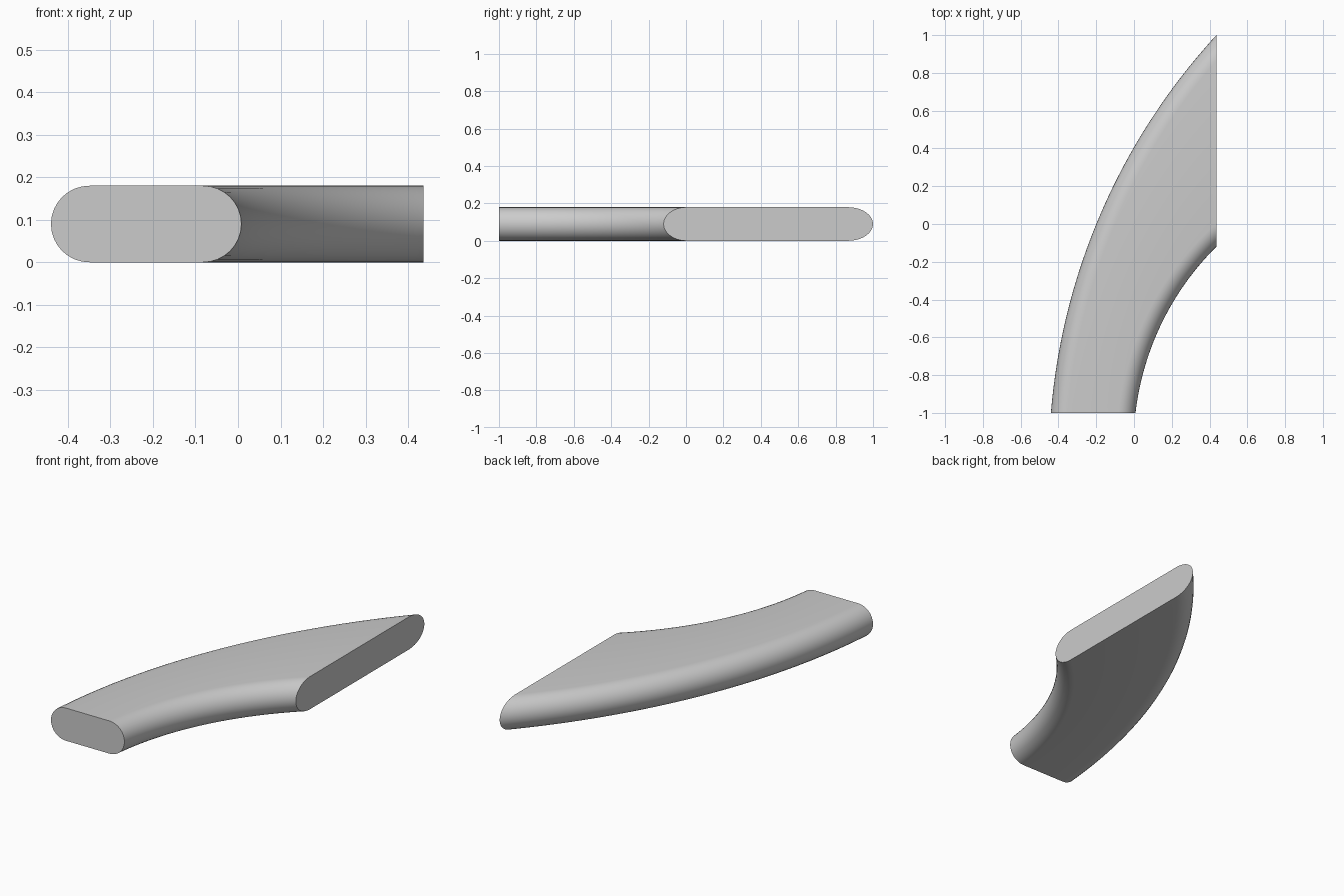
import bpy, bmesh, math
from mathutils import Vector

cube = bpy.data.objects.get("Cube")
if cube:
    bpy.data.objects.remove(cube, do_unlink=True)

FILLET = 0.09      # half the thickness, so both long edges are fully round
FRONT_Y = -1.0     # plane of the front end
SIDE_X = 0.436     # plane of the slanted end
STEPS, ROUND = 48, 16


def arc_through(a, b, sagitta):
    """Centre and radius of the arc bulging to the left of a -> b."""
    a, b = Vector(a), Vector(b)
    half = (b - a).length / 2
    radius = half * half / (2 * sagitta) + sagitta / 2
    d = (b - a).normalized()
    return (a + b) / 2 + Vector((d.y, -d.x)) * (radius - sagitta), radius


def trimmed_arc(centre, radius):
    """Points of an arc running between the two end planes."""
    start = math.pi - math.asin((FRONT_Y - centre.y) / radius)
    end = math.acos((SIDE_X - centre.x) / radius)
    angles = [start + (end - start) * i / STEPS for i in range(STEPS + 1)]
    return [(centre.x + radius * math.cos(t), centre.y + radius * math.sin(t))
            for t in angles]


outer = arc_through((-0.44, FRONT_Y), (SIDE_X, 1.0), 0.182)
inner = arc_through((0.008, FRONT_Y), (SIDE_X, -0.12), 0.083)

# Curved bar: rails around the rounded section, offset from both edge arcs
bm = bmesh.new()
rails = []
for (centre, radius), side in ((outer, -1), (inner, 1)):
    for k in range(ROUND + 1):
        t = math.pi * k / ROUND
        offset = FILLET * (1 - math.sin(t))
        z = FILLET * (1 + side * math.cos(t))
        rails.append([bm.verts.new((x, y, z))
                      for x, y in trimmed_arc(centre, radius + side * offset)])

for a, b in zip(rails, rails[1:] + rails[:1]):
    for i in range(STEPS):
        bm.faces.new((a[i], a[i + 1], b[i + 1], b[i]))
# Flat end caps
bm.faces.new([r[0] for r in rails])
bm.faces.new([r[-1] for r in reversed(rails)])
bmesh.ops.recalc_face_normals(bm, faces=bm.faces)

mesh = bpy.data.meshes.new("curved_bar")
bm.to_mesh(mesh)
bm.free()
bar = bpy.data.objects.new("curved_bar", mesh)
bpy.context.collection.objects.link(bar)

grey = bpy.data.materials.new("light_grey")
grey.use_nodes = True
grey.diffuse_color = (0.6, 0.6, 0.6, 1)
grey.node_tree.nodes["Principled BSDF"].inputs["Base Color"].default_value = grey.diffuse_color
mesh.materials.append(grey)

bpy.ops.object.select_all(action="DESELECT")
bar.select_set(True)
bpy.context.view_layer.objects.active = bar
bpy.ops.object.shade_smooth_by_angle(angle=math.radians(30))
